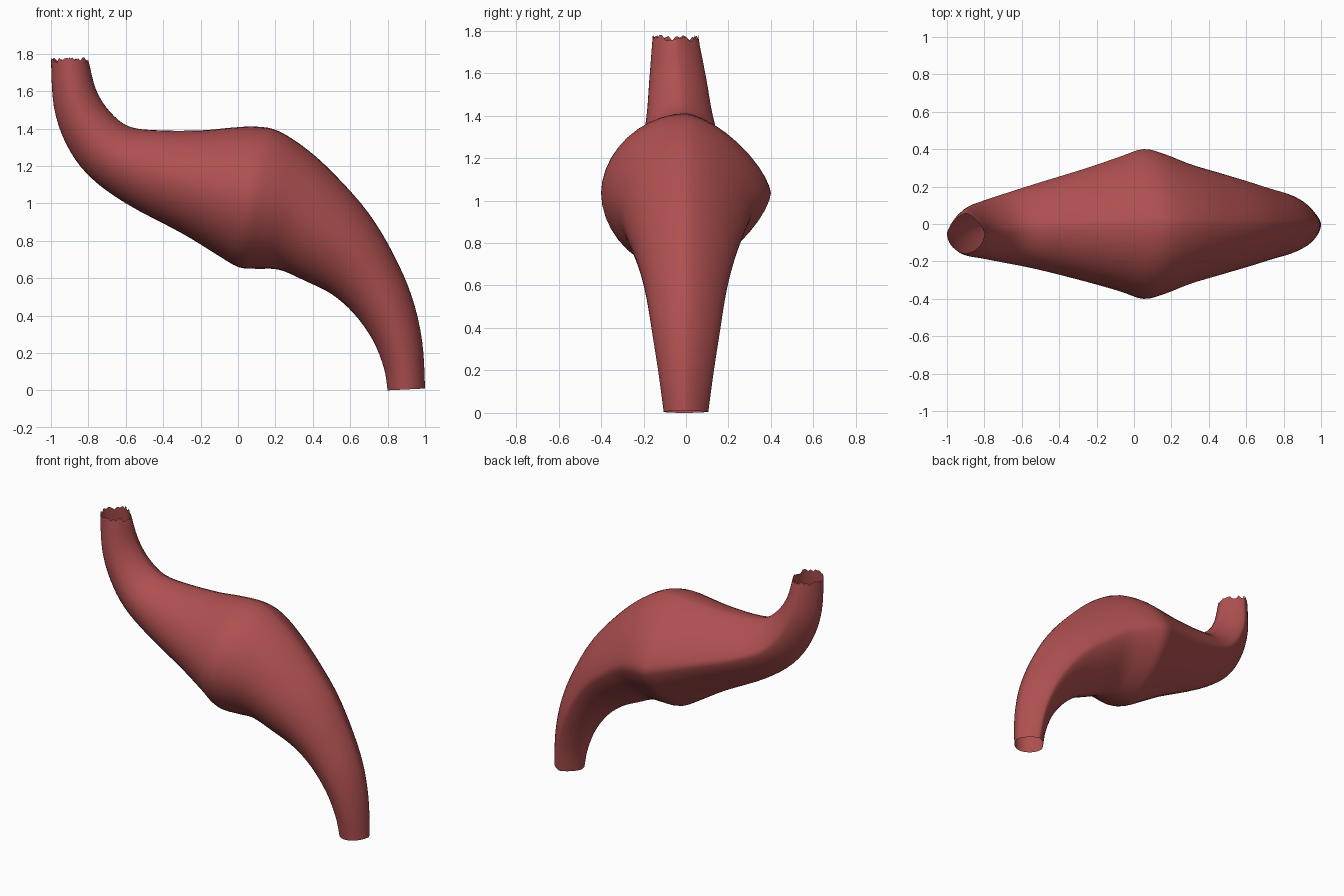
import bpy, bmesh, math, random
from mathutils import Vector

if "Cube" in bpy.data.objects:
    bpy.data.objects.remove(bpy.data.objects["Cube"])

random.seed(3)
SIDES, STEPS = 40, 4
BACK_POWER, FRONT_POWER = 1.45, 1.9   # back is more wedge shaped, front rounder

# Sections along the tube: lower edge (x, z), upper edge (x, z), half width, centre y
SECTIONS = [
    (-1.00, 1.77, -0.80, 1.77, 0.107, -0.05),
    (-0.985, 1.52, -0.76, 1.61, 0.135, -0.038),
    (-0.92, 1.32, -0.685, 1.49, 0.155, -0.03),
    (-0.80, 1.15, -0.58, 1.41, 0.185, -0.022),
    (-0.60, 1.00, -0.42, 1.39, 0.232, -0.012),
    (-0.30, 0.84, -0.20, 1.39, 0.305, -0.005),
    (-0.12, 0.73, -0.03, 1.405, 0.36, 0),
    (0.00, 0.66, 0.10, 1.41, 0.40, 0),
    (0.10, 0.65, 0.22, 1.385, 0.375, 0),
    (0.22, 0.645, 0.38, 1.28, 0.32, 0),
    (0.36, 0.585, 0.54, 1.13, 0.275, 0),
    (0.50, 0.515, 0.70, 0.945, 0.23, 0),
    (0.62, 0.41, 0.83, 0.73, 0.19, 0),
    (0.72, 0.27, 0.93, 0.50, 0.16, 0),
    (0.78, 0.12, 0.985, 0.26, 0.13, 0),
    (0.80, 0.00, 1.00, 0.01, 0.105, 0),
]


def spline(i, t):
    """Smooth blend between section i and i + 1."""
    n = len(SECTIONS) - 1
    a, b, c, d = (SECTIONS[min(max(i + k, 0), n)] for k in (-1, 0, 1, 2))
    return [0.5 * (2 * q + (r - p) * t + (2 * p - 5 * q + 4 * r - s) * t * t
                   + (3 * q - p - 3 * r + s) * t ** 3)
            for p, q, r, s in zip(a, b, c, d)]


def signed_power(v, e):
    return math.copysign(abs(v) ** e, v)


bm = bmesh.new()
rings = []
params = [spline(i, k / STEPS) for i in range(len(SECTIONS) - 1) for k in range(STEPS)]
params.append(SECTIONS[-1])
for x0, z0, x1, z1, w, cy in params:
    centre = Vector(((x0 + x1) / 2, cy, (z0 + z1) / 2))
    half = Vector(((x1 - x0) / 2, 0, (z1 - z0) / 2))
    ring = []
    for s in range(SIDES):
        a = 2 * math.pi * s / SIDES
        c, n = math.cos(a), math.sin(a)
        e = 2 / (BACK_POWER if n > 0 else FRONT_POWER)
        ring.append(bm.verts.new(centre + half * signed_power(c, e)
                                 + Vector((0, w * signed_power(n, e), 0))))
    rings.append(ring)

# Ragged rim at the upper opening
for v in rings[0]:
    v.co.z += random.uniform(-0.02, 0.012)

# Skin between rings, both ends left open
for r0, r1 in zip(rings, rings[1:]):
    for s in range(SIDES):
        t = (s + 1) % SIDES
        bm.faces.new((r0[s], r0[t], r1[t], r1[s]))
bmesh.ops.recalc_face_normals(bm, faces=bm.faces)
# Make sure the skin faces outward
probe = max(bm.faces, key=lambda f: f.calc_center_median().y)
if probe.normal.y < 0:
    bmesh.ops.reverse_faces(bm, faces=bm.faces)

mesh = bpy.data.meshes.new("stomach_wall")
bm.to_mesh(mesh)
bm.free()
stomach = bpy.data.objects.new("stomach_wall", mesh)
bpy.context.collection.objects.link(stomach)
for p in mesh.polygons:
    p.use_smooth = True

mat = bpy.data.materials.new("muted red")
mat.diffuse_color = (0.43, 0.08, 0.08, 1)
mat.use_nodes = True
mat.node_tree.nodes["Principled BSDF"].inputs["Base Color"].default_value = mat.diffuse_color
mesh.materials.append(mat)
